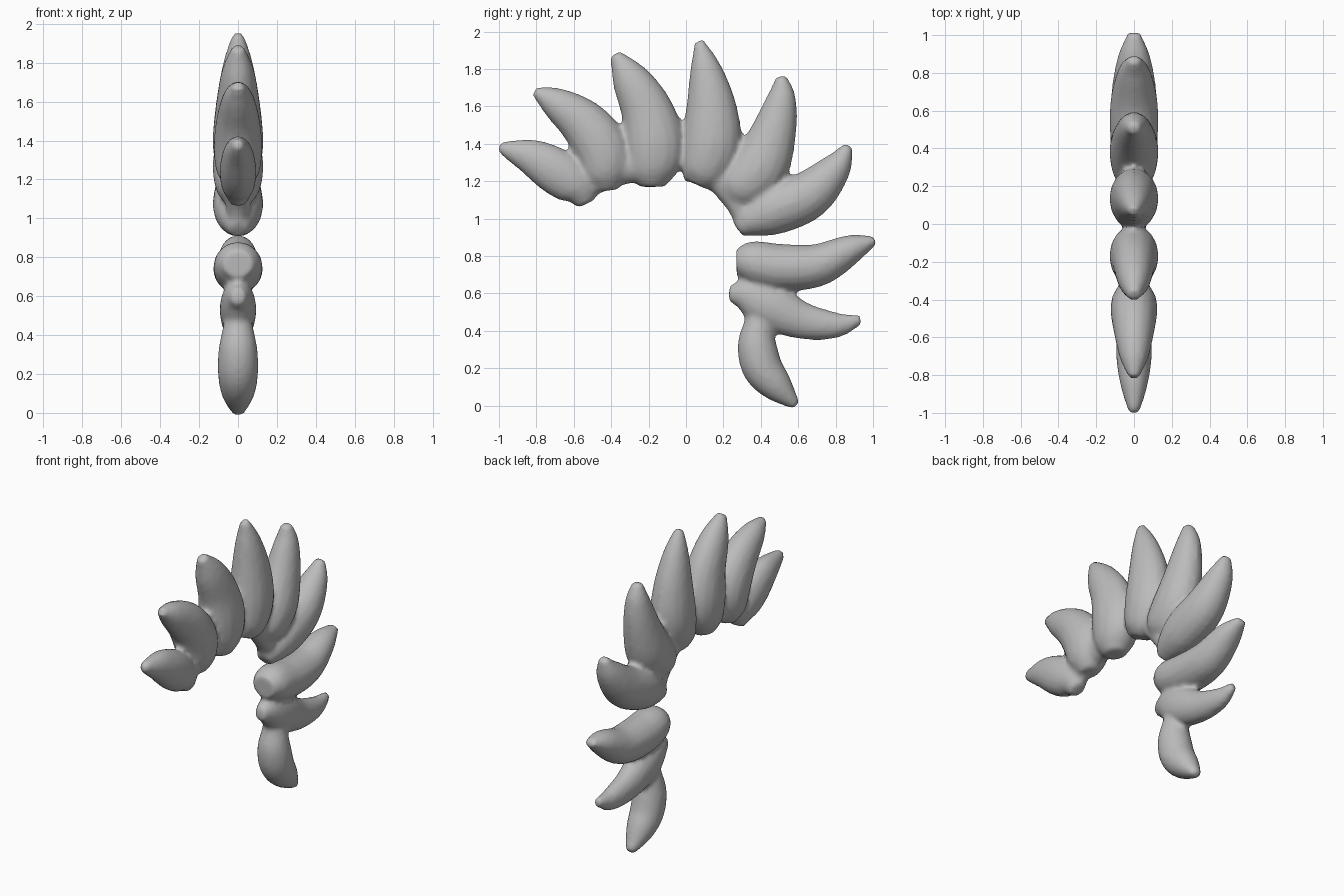
import bpy, bmesh, math
from mathutils import Vector

if "Cube" in bpy.data.objects:
    bpy.data.objects.remove(bpy.data.objects["Cube"])

grey = bpy.data.materials.new("plain grey")
grey.diffuse_color = (0.5, 0.5, 0.5, 1)
grey.use_nodes = True
grey.node_tree.nodes["Principled BSDF"].inputs["Base Color"].default_value = grey.diffuse_color


def spline(pts, steps=5):
    """Smooth path through (y, z, radius) points."""
    p = [Vector(q) for q in pts]
    p = [2 * p[0] - p[1]] + p + [2 * p[-1] - p[-2]]
    out = []
    for i in range(1, len(p) - 2):
        a, b, c, d = p[i - 1:i + 3]
        for k in range(steps):
            t = k / steps
            out.append(0.5 * (2 * b + (c - a) * t + (2 * a - 5 * b + 4 * c - d) * t * t
                              + (3 * b - a - 3 * c + d) * t ** 3))
    return out + [p[-2]]


def add_lobe(bm, half_width, pts, sides=16):
    """Bent tapering lobe lying in the YZ plane, tip first."""
    path = spline(pts)
    biggest = max(q.z for q in path)
    rings = []
    for i, q in enumerate(path):
        t = path[min(i + 1, len(path) - 1)] - path[max(i - 1, 0)]
        n = Vector((-t.y, t.x)).normalized()
        w = half_width * (q.z / biggest) ** 0.85
        ring = []
        for k in range(sides):
            a = 2 * math.pi * k / sides
            s = math.sin(a) * q.z
            ring.append(bm.verts.new((math.cos(a) * w, q.x + n.x * s, q.y + n.y * s)))
        rings.append(ring)
    for r, s in zip(rings, rings[1:]):
        for k in range(sides):
            j = (k + 1) % sides
            bm.faces.new((r[k], r[j], s[j], s[k]))
    bm.faces.new(rings[0][::-1])
    bm.faces.new(rings[-1])


def make_crest(name, lobes):
    """Fuse a row of lobes into one soft skin."""
    bm = bmesh.new()
    for half_width, pts in lobes:
        add_lobe(bm, half_width, pts)
    bmesh.ops.recalc_face_normals(bm, faces=bm.faces)
    me = bpy.data.meshes.new(name)
    bm.to_mesh(me)
    bm.free()
    me.materials.append(grey)
    ob = bpy.data.objects.new(name, me)
    bpy.context.collection.objects.link(ob)
    m = ob.modifiers.new("fuse", 'REMESH')
    m.mode = 'VOXEL'
    m.voxel_size = 0.016
    m.use_smooth_shade = True
    s = ob.modifiers.new("soften", 'SMOOTH')
    s.factor = 0.5
    s.iterations = 4


# Upper crest, from the front lobe over the top to the back
front_lobe = (0.095, [(-1.0, 1.38, .025), (-.94, 1.365, .055), (-.82, 1.325, .1),
                      (-.69, 1.25, .125), (-.58, 1.17, .11), (-.53, 1.08, .05)])
second_lobe = (0.125, [(-.81, 1.68, .025), (-.7, 1.62, .085), (-.55, 1.51, .13),
                       (-.45, 1.37, .15), (-.43, 1.24, .13), (-.42, 1.15, .06)])
third_lobe = (0.13, [(-.38, 1.88, .03), (-.3, 1.75, .1), (-.21, 1.58, .14),
                     (-.17, 1.4, .165), (-.18, 1.26, .14), (-.18, 1.17, .07)])
fourth_lobe = (0.13, [(.07, 1.95, .025), (.105, 1.8, .085), (.135, 1.6, .135),
                      (.135, 1.4, .16), (.09, 1.25, .13), (.06, 1.18, .06)])
fifth_lobe = (0.13, [(.51, 1.76, .03), (.51, 1.64, .08), (.465, 1.45, .125),
                     (.39, 1.27, .155), (.28, 1.16, .13), (.22, 1.1, .05)])
sixth_lobe = (0.13, [(.87, 1.39, .025), (.8, 1.27, .085), (.66, 1.13, .13),
                     (.48, 1.05, .135), (.35, .99, .095), (.28, .94, .045)])
# Webs joining the roots along the inner edge
front_web = (0.08, [(-.58, 1.12, .05), (-.5, 1.2, .08), (-.4, 1.27, .1), (-.2, 1.3, .1)])
back_web = (0.075, [(.0, 1.29, .09), (.15, 1.25, .09), (.28, 1.1, .08), (.33, .96, .06)])
make_crest("upper_crest", [front_lobe, second_lobe, third_lobe, fourth_lobe,
                           fifth_lobe, sixth_lobe, front_web, back_web])

# Lower crest, running down the back
seventh_lobe = (0.128, [(1.01, .885, .025), (.88, .835, .08), (.7, .75, .115),
                        (.5, .74, .125), (.35, .765, .115), (.27, .765, .07)])
eighth_lobe = (0.095, [(.935, .46, .025), (.8, .43, .07), (.62, .455, .1),
                       (.45, .53, .125), (.33, .59, .1), (.23, .6, .04)])
ninth_lobe = (0.105, [(.59, .0, .025), (.49, .1, .085), (.41, .2, .108),
                      (.38, .32, .105), (.385, .43, .08), (.39, .52, .06)])
make_crest("lower_crest", [seventh_lobe, eighth_lobe, ninth_lobe])
